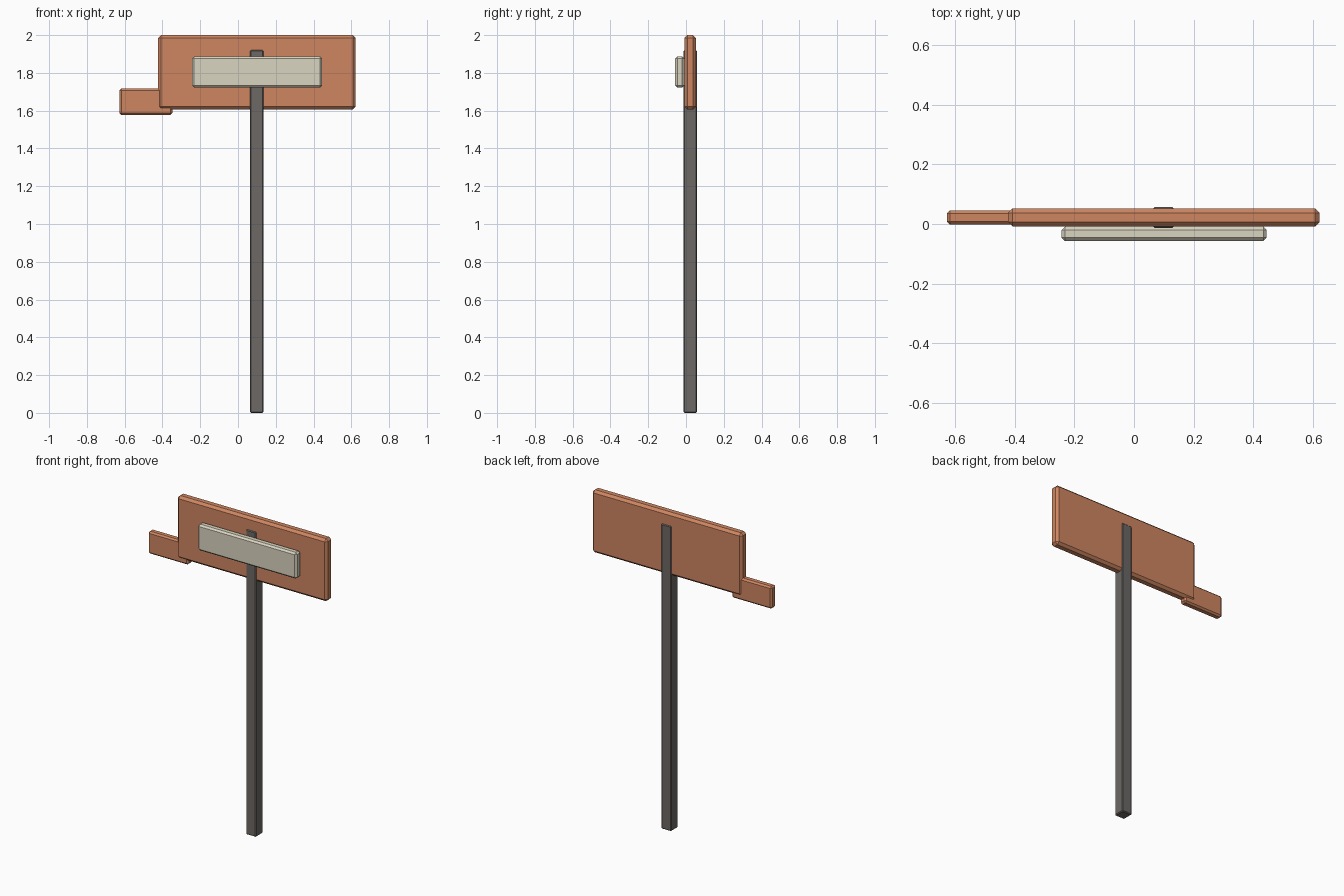
import bpy

if "Cube" in bpy.data.objects:
    bpy.data.objects.remove(bpy.data.objects["Cube"])


def material(name, rgb):
    m = bpy.data.materials.new(name)
    m.diffuse_color = (*rgb, 1)
    m.use_nodes = True
    m.node_tree.nodes["Principled BSDF"].inputs["Base Color"].default_value = m.diffuse_color
    return m


def box(name, x, y, z, bevel, mat):
    """Chamfered box from (min, max) ranges on each axis."""
    ranges = (x, y, z)
    bpy.ops.mesh.primitive_cube_add(size=1, location=[(a + b) / 2 for a, b in ranges])
    ob = bpy.context.object
    ob.name = name
    ob.scale = [b - a for a, b in ranges]
    bpy.ops.object.transform_apply(location=False, rotation=False, scale=True)
    mod = ob.modifiers.new("Chamfer", 'BEVEL')
    mod.width = bevel
    mod.segments = 1
    ob.data.materials.append(mat)
    return ob


rust = material("rust_orange", (0.62, 0.24, 0.12))
cream = material("cream", (0.70, 0.66, 0.53))
dark = material("dark_metal", (0.15, 0.14, 0.13))

# Upright post standing on the ground
box("post", (0.064, 0.134), (-0.013, 0.057), (0, 1.92), 0.005, dark)
# Large sign board
box("sign_board", (-0.423, 0.623), (-0.008, 0.052), (1.606, 2.0), 0.015, rust)
# Small side arm, overlapping the board's lower left corner
box("side_arm", (-0.628, -0.348), (-0.001, 0.045), (1.578, 1.718), 0.010, rust)
# Raised plate on the front
box("front_plate", (-0.243, 0.445), (-0.057, -0.009), (1.722, 1.887), 0.011, cream)
